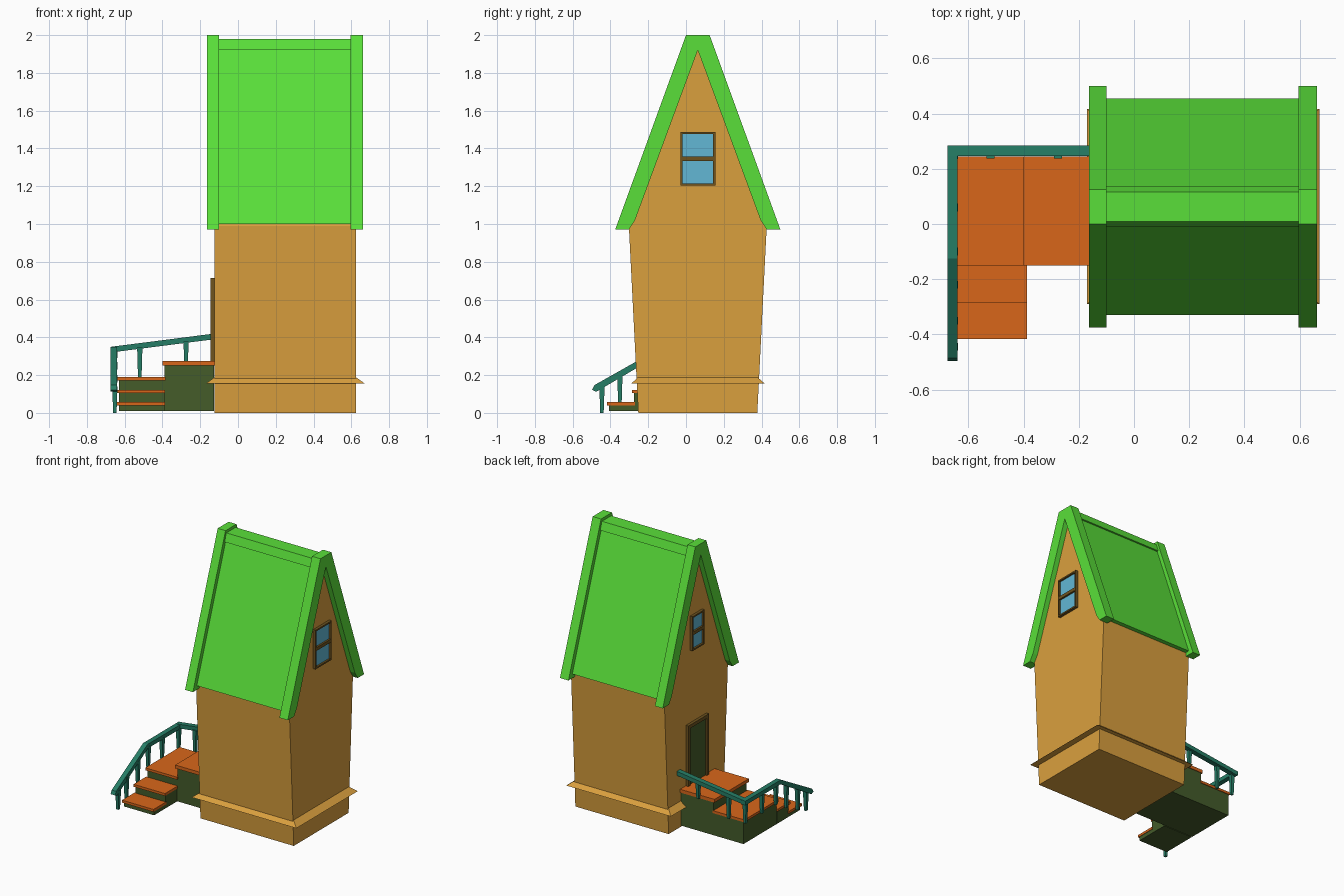
import bpy, bmesh

if "Cube" in bpy.data.objects:
    bpy.data.objects.remove(bpy.data.objects["Cube"])


def mat(name, r, g, b):
    m = bpy.data.materials.new(name)
    m.diffuse_color = [(c / 255) ** 2.2 for c in (r, g, b)] + [1]
    m.use_nodes = True
    m.node_tree.nodes["Principled BSDF"].inputs["Base Color"].default_value = m.diffuse_color
    return m


WALL = mat("ochre", 217, 158, 64)
ROOF = mat("bright_green", 90, 222, 60)
TREAD = mat("orange", 215, 102, 32)
BASE = mat("olive", 70, 92, 46)
RAIL = mat("teal", 42, 125, 102)
FRAME = mat("brown", 110, 84, 36)
GLASS = mat("blue", 98, 182, 212)


def finish(name, bm, material):
    bmesh.ops.recalc_face_normals(bm, faces=bm.faces[:])
    me = bpy.data.meshes.new(name)
    bm.to_mesh(me)
    bm.free()
    me.materials.append(material)
    ob = bpy.data.objects.new(name, me)
    bpy.context.collection.objects.link(ob)
    return ob


def loft(bm, a, b):
    """Closed solid between two matching outlines."""
    va = [bm.verts.new(p) for p in a]
    vb = [bm.verts.new(p) for p in b]
    bm.faces.new(va)
    bm.faces.new(vb)
    for i in range(len(va)):
        j = (i + 1) % len(va)
        bm.faces.new((va[i], va[j], vb[j], vb[i]))


def prism_x(name, pts, x0, x1, material):
    bm = bmesh.new()
    loft(bm, [(x0, y, z) for y, z in pts], [(x1, y, z) for y, z in pts])
    return finish(name, bm, material)


def prism_y(name, pts, y0, y1, material):
    bm = bmesh.new()
    loft(bm, [(x, y0, z) for x, z in pts], [(x, y1, z) for x, z in pts])
    return finish(name, bm, material)


def rect(x0, x1, y0, y1, z):
    return [(x0, y0, z), (x1, y0, z), (x1, y1, z), (x0, y1, z)]


def add_box(bm, x0, x1, y0, y1, z0, z1):
    loft(bm, rect(x0, x1, y0, y1, z0), rect(x0, x1, y0, y1, z1))


def box(name, dims, material):
    bm = bmesh.new()
    add_box(bm, *dims)
    return finish(name, bm, material)


MID = 0.0625  # ridge line in y


def sym(half):
    """Mirror a half profile (offset from ridge, z) to a full outline."""
    return [(MID - d, z) for d, z in half] + [(MID + d, z) for d, z in reversed(half)]


# walls with flared sides and gable
prism_x("house_walls", sym([(0.315, 0), (0.365, 0.99), (0.004, 1.94)]),
        -0.125, 0.625, WALL)

# sloping skirt trim
bm = bmesh.new()
loft(bm, rect(-0.17, 0.672, -0.29, 0.417, 0.155), rect(-0.12, 0.62, -0.25, 0.375, 0.192))
finish("base_trim", bm, WALL)

# roof panels, ridge cap and gable boards
prism_x("roof_panels", [(-0.33, 1.0), (0.0, 1.92), (MID, 1.95), (0.125, 1.92), (0.455, 1.0),
                        (0.42, 1.0), (MID, 1.93), (-0.295, 1.0)], -0.11, 0.605, ROOF)
prism_x("ridge_cap", sym([(0.073, 1.922), (0.053, 1.98)]), -0.11, 0.605, ROOF)
board = [(-0.375, 0.97), (0.0, 2.0), (0.125, 2.0), (0.5, 0.97), (0.428, 0.97), (0.395, 1.02),
         (MID, 1.92), (-0.27, 1.02), (-0.303, 0.97)]
for name, x0, x1 in (("left", -0.163, -0.1), ("right", 0.595, 0.663)):
    prism_x(name + "_gable_board", board, x0, x1, ROOF)


# framed openings on the gable walls
def frame(name, x0, x1, y0, y1, z0, z1, t, bars):
    bm = bmesh.new()
    for a, b in ((y0, y0 + t), (y1 - t, y1)):
        add_box(bm, x0, x1, a, b, z0, z1)
    for a, b in bars:
        add_box(bm, x0, x1, y0 + t, y1 - t, a, b)
    finish(name, bm, FRAME)


for name, x0, x1, w, z0, z1, g0, g1 in (
        ("right_window", 0.62, 0.645, 0.0925, 1.203, 1.487, 0.62, 0.632),
        ("left_window", -0.145, -0.12, 0.068, 1.24, 1.49, -0.132, -0.12)):
    zc = (z0 + z1) / 2
    frame(name + "_frame", x0, x1, MID - w, MID + w, z0, z1, 0.011,
          ((z0, z0 + 0.011), (zc - 0.012, zc + 0.012), (z1 - 0.011, z1)))
    box(name + "_glass", (g0, g1, MID - w + 0.005, MID + w - 0.005, z0 + 0.005, z1 - 0.005), GLASS)

frame("door_frame", -0.146, -0.12, -0.055, 0.18, 0.275, 0.715, 0.025, ((0.69, 0.715),))
box("door", (-0.134, -0.12, -0.035, 0.16, 0.27, 0.7), BASE)

# stair treads with solid bases: x0, x1, y0, y1, top
steps = (("landing", -0.4, -0.125, -0.15, 0.245, 0.275),
         ("corner_platform", -0.64, -0.385, -0.15, 0.245, 0.19),
         ("upper_step", -0.64, -0.387, -0.285, -0.14, 0.122),
         ("lower_step", -0.64, -0.387, -0.417, -0.27, 0.057))
for name, x0, x1, y0, y1, top in steps:
    t = 0.024 if top > 0.2 else 0.018
    box(name + "_tread", (x0, x1, y0, y1, top - t, top), TREAD)
    box(name + "_base", (x0 + 0.01, x1 - 0.003, y0 + 0.01, y1 - 0.005, 0.01, top - t), BASE)

# handrails
prism_x("stair_rail", [(-0.497, 0.122), (-0.485, 0.147), (-0.125, 0.35), (0.285, 0.35),
                       (0.285, 0.32), (-0.12, 0.32), (-0.475, 0.112)], -0.676, -0.64, RAIL)
prism_y("back_rail", [(-0.672, 0.32), (-0.672, 0.35), (-0.125, 0.42), (-0.125, 0.39)],
        0.246, 0.284, RAIL)

# balusters, slightly narrower at the foot
bm = bmesh.new()


def baluster(x, y, z0, z1):
    a, b = 0.009, 0.014
    loft(bm, rect(x - a, x + a, y - a, y + a, z0), rect(x - b, x + b, y - b, y + b, z1))


for y, z0, z1 in ((-0.445, 0, 0.14), (-0.35, 0.042, 0.2), (-0.22, 0.106, 0.27),
                  (-0.1, 0.174, 0.33), (0.06, 0.174, 0.33), (0.25, 0.174, 0.33)):
    baluster(-0.652, y, z0, z1)
baluster(-0.52, 0.252, 0.174, 0.345)
baluster(-0.275, 0.252, 0.253, 0.38)
finish("balusters", bm, RAIL)
